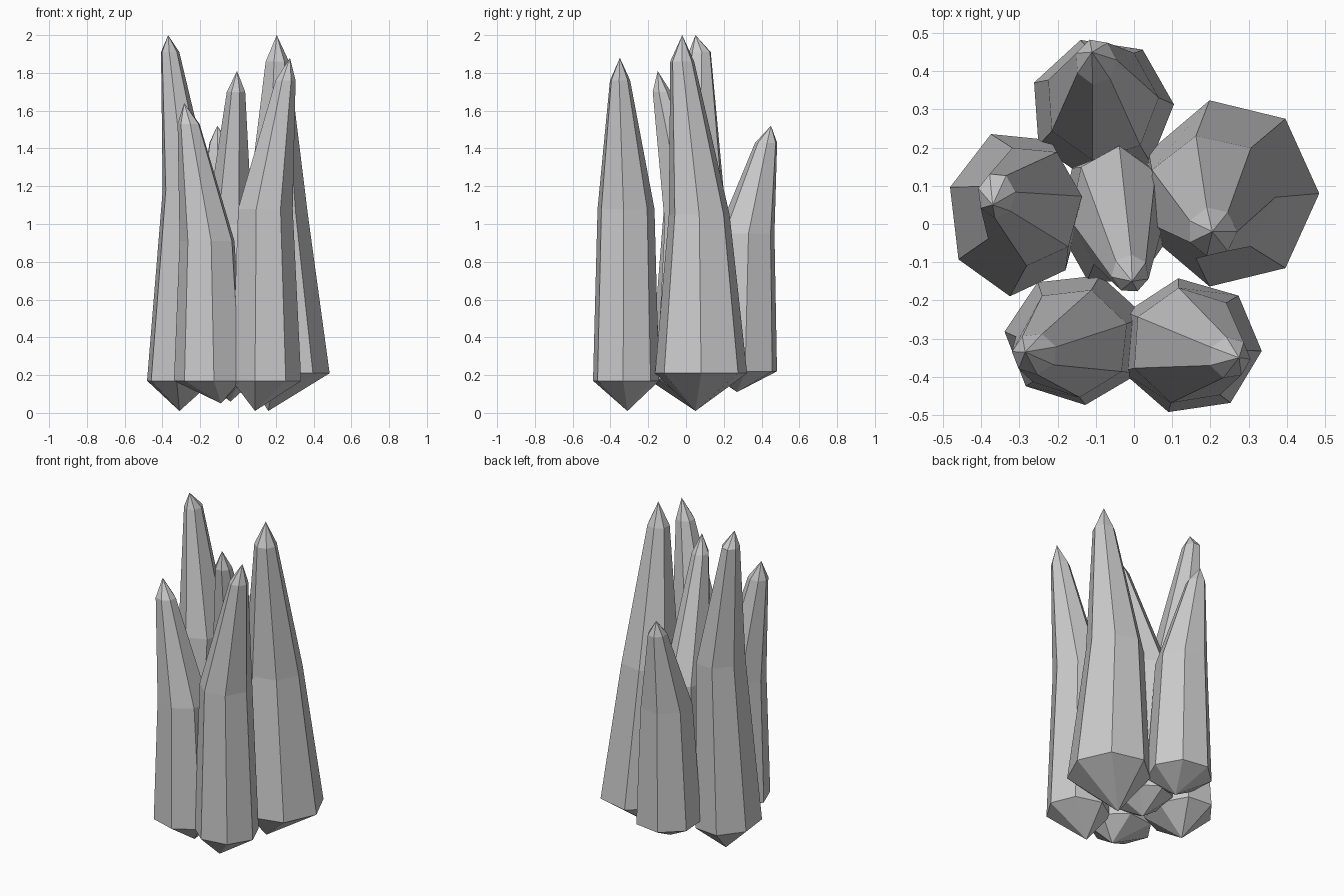
import bpy, bmesh
from math import sin, cos, radians, tau
from mathutils import Vector

SIDES = 7


def crystal(name, phase, bottom, base, mid, top, tip):
    """Seven-sided crystal: point, three rings given as (x, y, z, rx, ry), point."""
    bm = bmesh.new()
    rings = []
    for x, y, z, rx, ry in (base, mid, top):
        ring = []
        for i in range(SIDES):
            a = radians(phase) + i * tau / SIDES
            ring.append(bm.verts.new((x + rx * cos(a), y + ry * sin(a), z)))
        rings.append(ring)
    low, high = bm.verts.new(bottom), bm.verts.new(tip)
    for i in range(SIDES):
        j = (i + 1) % SIDES
        bm.faces.new((low, rings[0][j], rings[0][i]))
        for a, b in zip(rings, rings[1:]):
            bm.faces.new((a[i], a[j], b[j], b[i]))
        bm.faces.new((rings[2][i], rings[2][j], high))
    bmesh.ops.recalc_face_normals(bm, faces=bm.faces)
    mesh = bpy.data.meshes.new(name)
    bm.to_mesh(mesh)
    bm.free()
    ob = bpy.data.objects.new(name, mesh)
    bpy.context.collection.objects.link(ob)
    return ob


# Tall outer crystals
crystal("left_crystal", 111, (-0.31, 0.05, 0.01),
        (-0.31, 0.03, 0.17, 0.18, 0.22), (-0.27, 0.05, 1.18, 0.135, 0.16),
        (-0.36, 0.075, 1.91, 0.05, 0.06), (-0.37, 0.05, 2.0))
crystal("right_crystal", 0, (0.16, 0.05, 0.01),
        (0.25, 0.08, 0.21, 0.235, 0.25), (0.20, 0.07, 1.05, 0.17, 0.165),
        (0.205, -0.02, 1.86, 0.065, 0.065), (0.205, -0.02, 2.0))

# Front pair
crystal("front_right_crystal", -4, (0.09, -0.31, 0.01),
        (0.145, -0.32, 0.17, 0.19, 0.18), (0.14, -0.32, 1.08, 0.15, 0.155),
        (0.25, -0.35, 1.76, 0.055, 0.055), (0.275, -0.35, 1.88))
crystal("front_left_crystal", 174, (-0.09, -0.30, 0.05),
        (-0.15, -0.30, 0.17, 0.19, 0.175), (-0.16, -0.31, 0.91, 0.15, 0.145),
        (-0.26, -0.34, 1.53, 0.06, 0.055), (-0.285, -0.335, 1.64))

# Centre and back crystals
crystal("center_crystal", 87, (-0.04, 0.03, 0.06),
        (-0.05, 0.02, 0.18, 0.15, 0.19), (-0.045, 0.04, 1.0, 0.125, 0.165),
        (-0.01, -0.13, 1.70, 0.05, 0.05), (-0.005, -0.15, 1.81))
crystal("back_crystal", 4, (-0.08, 0.27, 0.11),
        (-0.085, 0.30, 0.22, 0.19, 0.19), (-0.085, 0.32, 0.95, 0.15, 0.155),
        (-0.10, 0.425, 1.43, 0.055, 0.06), (-0.11, 0.45, 1.52))
